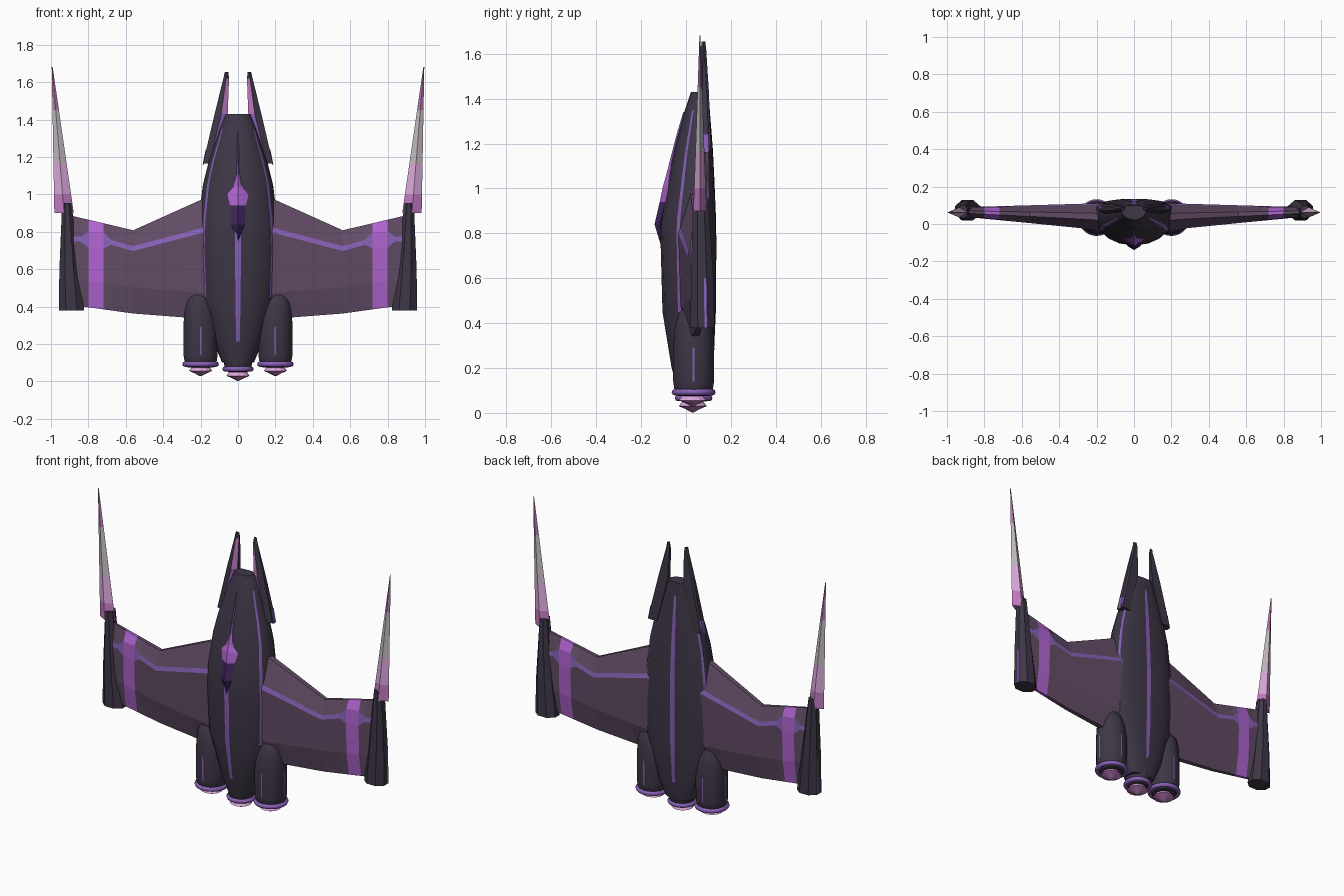
import bpy, bmesh, math
from mathutils import Vector

if "Cube" in bpy.data.objects:
    bpy.data.objects.remove(bpy.data.objects["Cube"])


def material(name, r, g, b):
    m = bpy.data.materials.new(name)
    lin = [((c / 255 + 0.055) / 1.055) ** 2.4 for c in (r, g, b)]
    m.diffuse_color = (*lin, 1)
    m.use_nodes = True
    m.node_tree.nodes["Principled BSDF"].inputs["Base Color"].default_value = m.diffuse_color
    return m


DARK = material("dark hull", 62, 54, 70)
STRIPE = material("violet stripe", 136, 96, 182)
WING = material("mauve wing", 98, 76, 102)
BRIGHT = material("bright purple", 176, 100, 208)
GLASS = material("deep violet glass", 62, 36, 92)
PINK = material("pink", 196, 124, 196)
LIGHT = material("light pink", 220, 170, 220)
GREY = material("pale grey", 196, 186, 196)
TIP = material("tip mauve", 178, 120, 176)


def finish(name, bm, mats, mirror=False, smooth=None):
    bmesh.ops.recalc_face_normals(bm, faces=bm.faces)
    me = bpy.data.meshes.new(name)
    bm.to_mesh(me)
    bm.free()
    for m in mats:
        me.materials.append(m)
    ob = bpy.data.objects.new(name, me)
    bpy.context.collection.objects.link(ob)
    if smooth:
        bpy.context.view_layer.objects.active = ob
        ob.select_set(True)
        bpy.ops.object.shade_smooth_by_angle(angle=math.radians(smooth))
        ob.select_set(False)
    if mirror:
        ob.modifiers.new("mirror", 'MIRROR').use_axis = (True, False, False)
    return ob


def loft(name, rings, mats, rule=lambda i, j: 0, **kw):
    """Skin closed rings; rule(ring, side) gives the material index."""
    bm = bmesh.new()
    vs = [[bm.verts.new(p) for p in r] for r in rings]
    n = len(vs[0])
    for i in range(len(vs) - 1):
        for j in range(n):
            k = (j + 1) % n
            f = bm.faces.new((vs[i][j], vs[i][k], vs[i + 1][k], vs[i + 1][j]))
            f.material_index = rule(i, j)
    bm.faces.new(vs[0])
    bm.faces.new(vs[-1])
    return finish(name, bm, mats, **kw)


def circle(cx, cy, z, r, angles):
    return [(cx + r * math.sin(math.radians(a)), cy - r * math.cos(math.radians(a)), z) for a in angles]


# Fuselage: z, half width, front y, back y
stations = [(.10, .085, -.04, .105), (.21, .13, -.066, .122), (.45, .205, -.105, .133),
            (.70, .216, -.112, .135), (.78, .214, -.114, .135), (.86, .21, -.112, .134),
            (1.05, .188, -.077, .126), (1.17, .158, -.053, .12), (1.35, .098, -.005, .106),
            (1.43, .065, .022, .10)]
half = [3.5, 20, 38, 55, 61, 75, 90, 108, 116, 140, 160, 176.5]
turn = half + [360 - a for a in reversed(half)]


def hull_ring(z, w, f, b):
    m = f + (b - f) * .68
    out = []
    for a in turn:
        s, c = math.sin(math.radians(a)), math.cos(math.radians(a))
        x = math.copysign(abs(s) ** .95, s) * w
        y = m + (f - m) * c if c > 0 else m + (b - m) * abs(c) ** .6
        out.append((x, y, z))
    return out


def hull_rule(i, j):
    j = min(j, 22 - j) if j < 23 else 23
    if j == 23:
        return int(1 <= i <= 4)
    if j == 3:
        return int(2 <= i <= 7)
    if j == 7:
        return int(4 <= i <= 6)
    return int(j == 11 and 1 <= i <= 7)


loft("fuselage", [hull_ring(*s) for s in stations], [DARK, STRIPE], hull_rule, smooth=35)

# Canopy ridge with its bright crown and long spike
ridge = [(.75, .006, -.113), (.84, .036, -.14), (.94, .04, -.117), (.945, .044, -.116), (1.0, .062, -.105),
         (1.04, .03, -.094), (1.10, .016, -.078), (1.24, .012, -.042), (1.34, .002, -.012)]
loft("canopy", [[(-w, y + .016 + w * .2, z), (0, y, z), (w, y + .016 + w * .2, z), (0, y + .05, z)]
                for z, w, y in ridge], [GLASS, BRIGHT, STRIPE],
     lambda i, j: 0 if i < 2 else 1 if i < 6 else 2)

# Nose prongs
prong = [(1.165, .12, .187, .055, .112), (1.43, .055, .125, .06, .102), (1.62, .048, .078, .066, .09),
         (1.655, .052, .070, .07, .086)]
loft("nose_prong", [[(a, f + .012, z), ((a + b) / 2, f, z), (b, f + .012, z), (b, k - .01, z),
                     (b - .008, k, z), (a, k, z)] for z, a, b, f, k in prong],
     [DARK, STRIPE, PINK], lambda i, j: (2 if i == 1 else 1) if j == 0 and i < 2 else 0, mirror=True)
# Violet trim at the foot of each prong
loft("prong_trim", [[(x, .075, z), (x + .006, .08, z), (x + .006, .1, z), (x, .105, z)]
                    for z, x in ((1.16, .183), (1.24, .167))], [STRIPE], mirror=True)

# Wings: thin grid with leading edge stripe and a bright band
xs = [.15, .30, .56, .68, .72, .80, .84, .90]


def lerp(x, pts):
    for (x0, y0), (x1, y1) in zip(pts, pts[1:]):
        if x <= x1:
            break
    return y0 + (y1 - y0) * (x - x0) / (x1 - x0)


def wing_row(x):
    lead = lerp(x, [(.2, .97), (.56, .808), (.9, .888)])
    trail = lerp(x, [(.3, .343), (.56, .363), (.9, .41)])
    mid = lerp(x, [(.2, .805), (.56, .71), (.72, .755), (.9, .763)])
    h = .045 if x in (.72, .80) else .013
    front = lerp(x, [(.22, -.03), (.35, -.015), (.9, .038)])
    back = lerp(x, [(.22, .11), (.9, .09)])
    c, t = (front + back) / 2, (back - front) / 2
    prof = [(trail, .25), (trail + .14, .85), (mid - h, 1), (mid + h, .9), (lead, .25)]
    return [(x, c - t * k, z) for z, k in prof] + [(x, c + t * k, z) for z, k in reversed(prof)]


loft("wing", [wing_row(x) for x in xs], [WING, STRIPE, BRIGHT],
     lambda i, j: 2 if i == 4 else 1 if j in (2, 6) else 0, mirror=True)


# Wing tip pylons, with a narrow violet outer facet
def pylon_ring(z, a, b, f, k):
    w, d = (b - a) * .28, (k - f) * .3
    m = (f + k) / 2
    return [(a, f + d, z), (a + w, f, z), (b - w, f, z), (b, f + d, z), (b, m + .008, z),
            (b, k - d, z), (b - w, k, z), (a + w, k, z), (a, k - d, z)]


loft("wingtip_pylon", [pylon_ring(.378, .822, .958, .02, .128), pylon_ring(.60, .85, .955, .022, .122),
                       pylon_ring(.955, .89, .94, .032, .10)],
     [DARK, STRIPE], lambda i, j: int(j == 4 and i == 0), mirror=True)

# Long wing tip spikes, banded by height
bands = [.90, 1.0, 1.165, 1.45, 1.682]


def spike_ring(z):
    t = (z - .9) / .782
    a, b = .878 + t * .113, .982 + t * .014
    h = .027 * (1 - t) + .002
    return [(a, .062, z), ((a + b) / 2, .062 - h, z), (b, .062, z), ((a + b) / 2, .062 + h, z)]


loft("wingtip_spike", [spike_ring(z) for z in bands], [PINK, LIGHT, GREY, TIP],
     lambda i, j: i, mirror=True)

# Engine nacelles with fine painted lines
seam = [a for q in range(0, 360, 90) for a in (q - 2.5, q + 2.5, q + 25, q + 45, q + 65)]
nacelle = [(.075, .2, .07), (.10, .2, .085), (.14, .2, .091), (.29, .2, .092), (.38, .203, .084),
           (.44, .208, .068), (.475, .212, .04)]
loft("engine_nacelle", [circle(x, .034, z, r, seam) for z, x, r in nacelle], [DARK, STRIPE],
     lambda i, j: int(j % 5 == 0 and i == 2), mirror=True, smooth=35)
loft("centre_engine", [circle(0, .034, z, r, seam) for z, r in ((.05, .055), (.07, .072), (.16, .08))],
     [DARK], smooth=35)


# Exhaust rings and glowing cones
def exhaust(name, x, z, r, mirror):
    bm = bmesh.new()
    n, k = 28, 8
    vs = []
    for i in range(n):
        a = math.tau * i / n
        vs.append([bm.verts.new((x + (r + .014 * math.cos(math.tau * q / k)) * math.cos(a),
                                 .034 + (r + .014 * math.cos(math.tau * q / k)) * math.sin(a),
                                 z + .014 * math.sin(math.tau * q / k))) for q in range(k)])
    for i in range(n):
        for q in range(k):
            bm.faces.new((vs[i][q], vs[(i + 1) % n][q], vs[(i + 1) % n][(q + 1) % k], vs[i][(q + 1) % k]))
    finish(name + "_ring", bm, [STRIPE], mirror=mirror, smooth=60)
    rows = [(z, .03), (z - .022, .052), (z - .036, .062), (z - .048, .034), (z - .064, .004)]
    loft(name + "_glow", [circle(x, .03, h, q, range(0, 360, 30)) for h, q in rows],
         [PINK, LIGHT, TIP], lambda i, j: (0, 1, 0, 2)[i], mirror=mirror)


exhaust("nacelle_exhaust", .2, .092, .084, True)
exhaust("centre_exhaust", 0, .066, .07, False)
